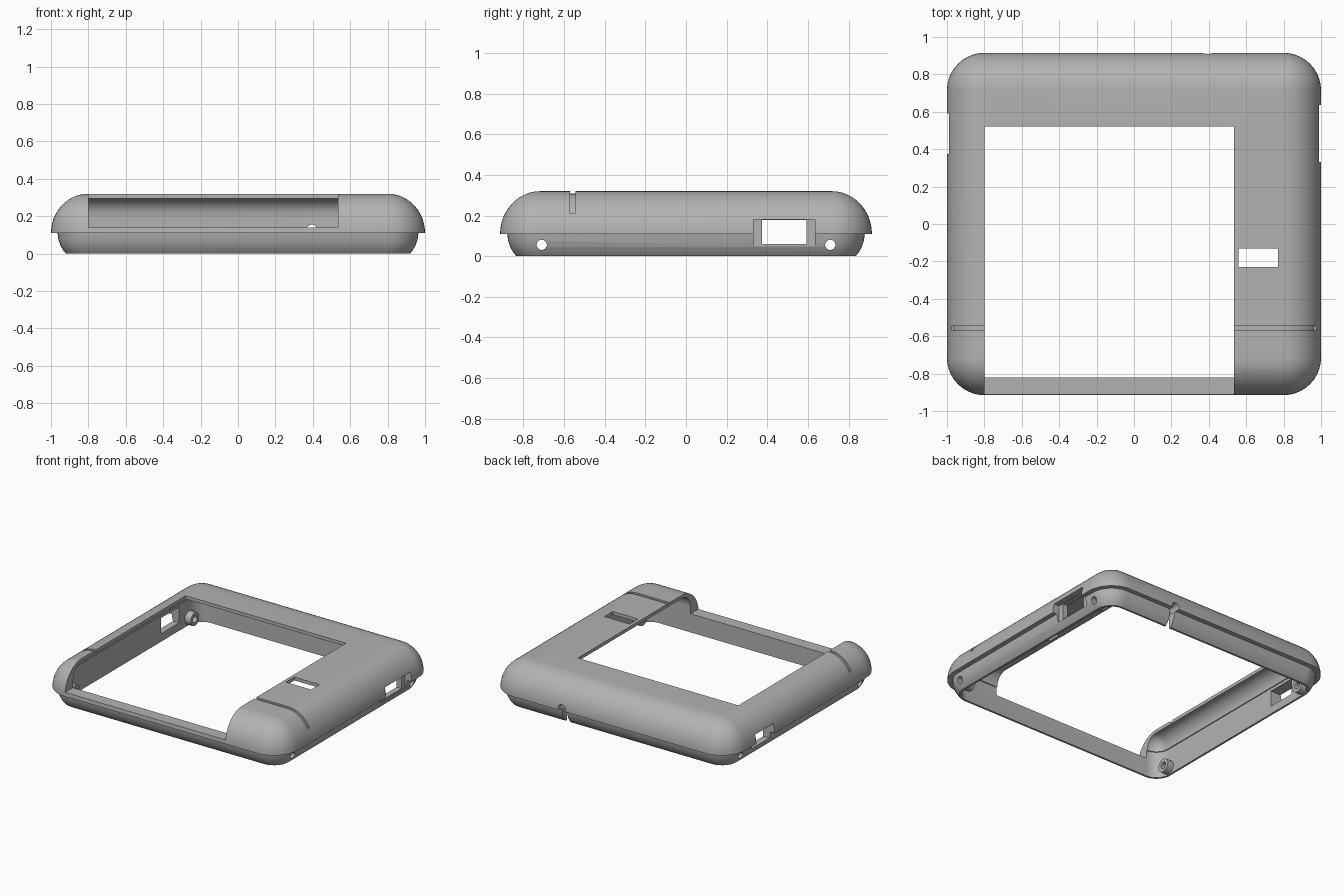
import bpy, bmesh, math
from mathutils import Matrix

if "Cube" in bpy.data.objects:
    bpy.data.objects.remove(bpy.data.objects["Cube"])

HX, HY, R = 1.0, 0.915, 0.2
grey = bpy.data.materials.new("plain_grey")
grey.use_nodes = True
grey.diffuse_color = (0.45, 0.45, 0.45, 1)
grey.node_tree.nodes["Principled BSDF"].inputs["Base Color"].default_value = (0.45, 0.45, 0.45, 1)


def finish(name, bm):
    bmesh.ops.recalc_face_normals(bm, faces=bm.faces)
    mesh = bpy.data.meshes.new(name)
    bm.to_mesh(mesh)
    bm.free()
    mesh.materials.append(grey)
    obj = bpy.data.objects.new(name, mesh)
    bpy.context.collection.objects.link(obj)
    return obj


def rounded_stack(name, profile, steps=10):
    """Solid lofted through rounded rectangles given as (inset, height)."""
    bm = bmesh.new()
    rings = []
    for inset, z in profile:
        r = max(R - inset, 0.003)
        ring = []
        for c, (sx, sy) in enumerate([(1, 1), (-1, 1), (-1, -1), (1, -1)]):
            for i in range(steps + 1):
                a = math.pi / 2 * (c + i / steps)
                x = sx * (HX - inset - r) + r * math.cos(a)
                y = sy * (HY - inset - r) + r * math.sin(a)
                ring.append(bm.verts.new((x, y, z)))
        rings.append(ring)
    n = len(rings[0])
    for low, high in zip(rings, rings[1:]):
        for i in range(n):
            j = (i + 1) % n
            bm.faces.new((low[i], low[j], high[j], high[i]))
    bm.faces.new(rings[0])
    bm.faces.new(rings[-1])
    return finish(name, bm)


def box(name, x, y, z):
    bm = bmesh.new()
    bmesh.ops.create_cube(bm, size=1)
    for v in bm.verts:
        v.co = [(a + b) / 2 + c * (b - a) for (a, b), c in zip((x, y, z), v.co)]
    return finish(name, bm)


def rod(name, axis, centre, radius, length):
    bm = bmesh.new()
    bmesh.ops.create_cone(bm, cap_ends=True, segments=32, radius1=radius,
                          radius2=radius, depth=length)
    turn = Matrix.Rotation(math.pi / 2, 4, "Y" if axis == "X" else "X")
    bmesh.ops.transform(bm, matrix=Matrix.Translation(centre) @ turn, verts=bm.verts)
    return finish(name, bm)


def combine(target, tool, operation="DIFFERENCE"):
    mod = target.modifiers.new("combine", "BOOLEAN")
    mod.operation = operation
    mod.solver = "EXACT"
    mod.object = tool
    bpy.context.view_layer.objects.active = target
    bpy.ops.object.modifier_apply(modifier=mod.name)
    bpy.data.objects.remove(tool)


def arc(inset0, inset1, z0, z1, steps=12):
    """Quarter ellipse rising from a vertical wall to a flat top."""
    return [(inset0 + (inset1 - inset0) * (1 - math.cos(t)), z0 + (z1 - z0) * math.sin(t))
            for t in (math.pi / 2 * i / steps for i in range(steps + 1))]


# Outer shell with the stepped lower lip, then the hollow inside
dome = arc(0, 0.198, 0.11, 0.32)
lip = [(0.08, 0), (0.064, 0.02), (0.05, 0.045), (0.04, 0.075), (0.035, 0.11)]
shell = rounded_stack("case_shell", lip + dome)
combine(shell, rounded_stack("cavity", [(0.095, -0.05), (0.095, 0.2)]
                             + arc(0.102, 0.19, 0.2, 0.295, 8)))

# Large opening through the top and front
combine(shell, box("opening", (-0.8, 0.535), (-1.1, 0.52), (0.14, 0.5)))

# Screw bosses and their holes at the side corners
for sx in (-1, 1):
    for y in (-0.71, 0.71):
        combine(shell, rod("boss", "X", (sx * 0.89, y, 0.056), 0.05, 0.07), "UNION")
        combine(shell, rod("hole", "X", (sx * 0.92, y, 0.056), 0.025, 0.3))

# Side windows, with a shallow outer recess on the left flank
combine(shell, box("windows", (-1.2, 1.2), (0.375, 0.592), (0.06, 0.178)))
combine(shell, box("recess", (0.945, 1.2), (0.332, 0.635), (0.05, 0.18)))

# Small slot in the top panel
combine(shell, box("top_slot", (0.56, 0.77), (-0.23, -0.13), (0.2, 0.5)))

# Cable notch in the back wall, round at its upper end
combine(shell, box("notch", (0.375, 0.415), (0.75, 1.1), (-0.1, 0.12)))
combine(shell, rod("notch_end", "Y", (0.395, 0.925, 0.125), 0.03, 0.35))

# Thin groove following the dome across the top
bm = bmesh.new()
half = [(HX - i, z) for i, z in arc(0.012, 0.2, 0.11, 0.308) if z > 0.2]
inner = half + [(-x, z) for x, z in reversed(half)]
outline = [(1.2, half[0][1])] + inner + [(-1.2, half[0][1]), (-1.2, 0.5), (1.2, 0.5)]
face = bm.faces.new([bm.verts.new((x, -0.57, z)) for x, z in outline])
moved = bmesh.ops.extrude_face_region(bm, geom=[face])["geom"]
bmesh.ops.translate(bm, vec=(0, 0.025, 0),
                    verts=[v for v in moved if isinstance(v, bmesh.types.BMVert)])
combine(shell, finish("groove", bm))

# Smooth curves with crisp edges
bpy.ops.object.select_all(action="DESELECT")
shell.select_set(True)
bpy.context.view_layer.objects.active = shell
bpy.ops.object.shade_smooth_by_angle(angle=math.radians(28))
